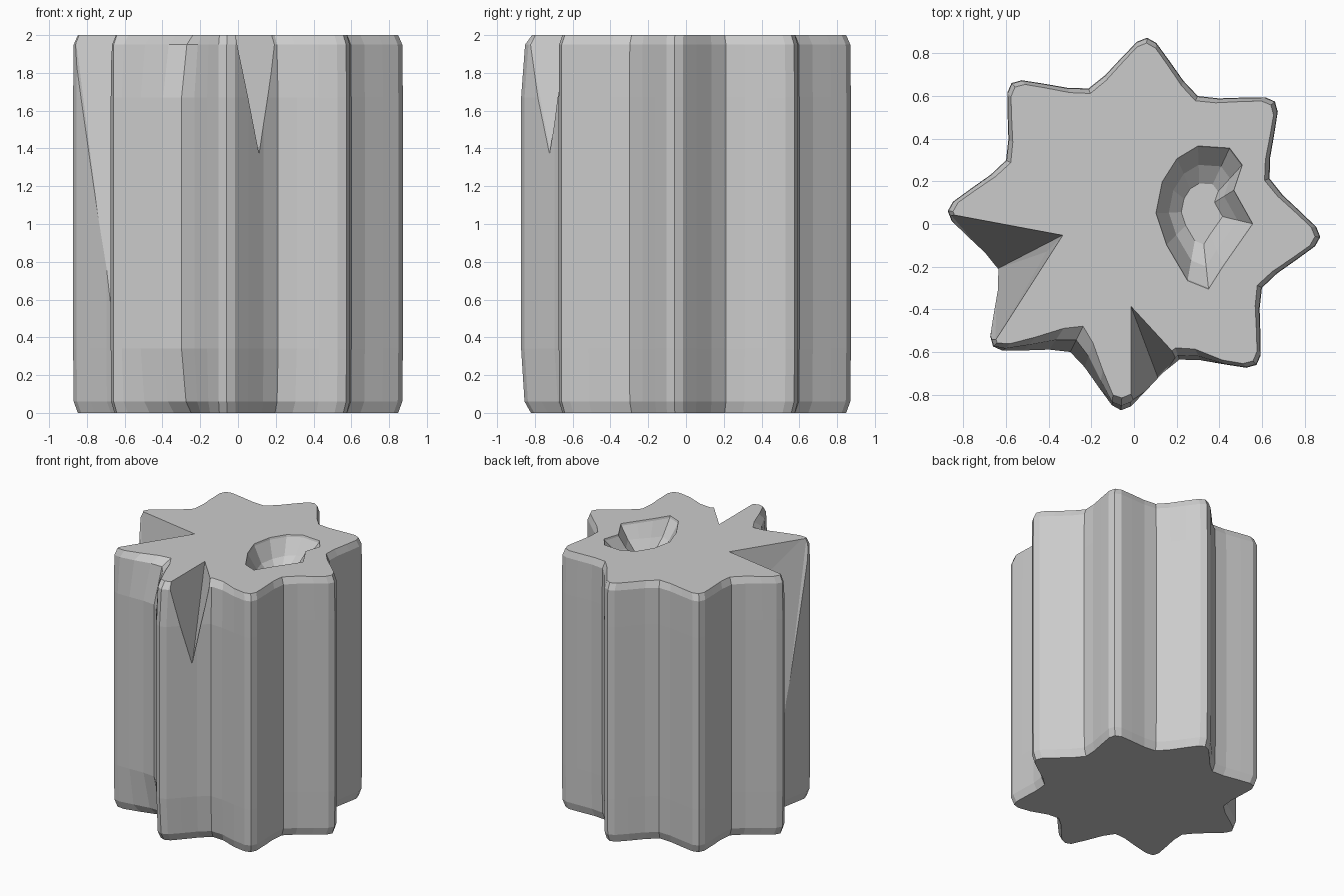
import bpy, bmesh, math
from mathutils import Vector

if "Cube" in bpy.data.objects:
    bpy.data.objects.remove(bpy.data.objects["Cube"])


def make_object(name, bm):
    bmesh.ops.recalc_face_normals(bm, faces=bm.faces[:])
    mesh = bpy.data.meshes.new(name)
    bm.to_mesh(mesh)
    bm.free()
    obj = bpy.data.objects.new(name, mesh)
    bpy.context.collection.objects.link(obj)
    return obj


def loft(name, rings):
    bm = bmesh.new()
    loops = [[bm.verts.new(p) for p in ring] for ring in rings]
    n = len(loops[0])
    for a, b in zip(loops, loops[1:]):
        for i in range(n):
            j = (i + 1) % n
            bm.faces.new((a[i], a[j], b[j], b[i]))
    bm.faces.new(loops[0][::-1])
    bm.faces.new(loops[-1])
    return make_object(name, bm)


def hull(name, points):
    bm = bmesh.new()
    for p in points:
        bm.verts.new(p)
    res = bmesh.ops.convex_hull(bm, input=bm.verts[:])
    loose = {v for v in bm.verts if not v.link_faces}
    bmesh.ops.delete(bm, geom=list(loose), context='VERTS')
    return make_object(name, bm)


# Eight-pointed fluted outline: (degrees from tip, radius) for one flute
half = [(0, .875), (3, .855), (8, .785), (15, .71), (22.5, .67)]
flute = half + [(45 - a, r) for a, r in half[-2:0:-1]]
outline = [(-4 + 45 * k + a, r) for k in range(8) for a, r in flute]


def star_ring(z, inset, chip):
    pts = []
    for deg, r in outline:
        d = (deg + 360) % 360
        # the front-left flute is worn back further at both ends
        worn = math.sin(math.pi * (d - 221) / 45) if 221 < d < 266 else 0
        if 266 <= d < 300:
            worn = .3
        rr = r - inset - chip * worn
        pts.append((rr * math.cos(math.radians(deg)),
                    rr * math.sin(math.radians(deg)), z))
    return pts


column = loft("fluted_column", [
    star_ring(0, .025, .09), star_ring(.06, .003, .05), star_ring(.34, 0, 0),
    star_ring(1.67, 0, 0), star_ring(1.95, .003, .06), star_ring(2, .025, .11)])

# Hollow in the top
rim = [(.13, .2), (.2, .31), (.3, .37), (.45, .36), (.51, .28), (.47, .16),
       (.56, 0), (.49, -.1), (.42, -.2), (.35, -.31), (.25, -.27),
       (.15, -.1), (.1, .05)]


def hollow_ring(s, z, tilt=0):
    c = Vector((.31, .06))
    out = []
    for p in rim[::-1]:
        q = c + (Vector(p) - c) * s
        out.append((q.x, q.y, z + tilt * (q.x - c.x)))
    return out


hollow = loft("top_hollow_cutter", [
    hollow_ring(1.02, 2.03), hollow_ring(.97, 1.985),
    hollow_ring(.7, 1.88, .12), hollow_ring(.42, 1.82, .15)])

# Deep split on the left and smaller split at the front
left_split = hull("left_split_cutter", [
    (-.865, .05, 2.03), (-.33, -.05, 2.03), (-.65, -.55, 2.03),
    (-.95, -.35, 2.03), (-.41, -.13, 1.65), (-.64, -.21, .25),
    (-.95, -.35, .25)])
front_split = hull("front_split_cutter", [
    (-.02, -.37, 2.03), (-.02, -.84, 2.03), (.21, -.62, 2.03),
    (.2, -.95, 2.03), (.06, -.6, 1.72), (.11, -.715, 1.37),
    (.16, -.95, 1.37)])

for cutter in (hollow, left_split, front_split):
    cutter.hide_render = True
    cutter.hide_set(True)
    mod = column.modifiers.new(cutter.name, 'BOOLEAN')
    mod.operation = 'DIFFERENCE'
    mod.solver = 'EXACT'
    mod.object = cutter
